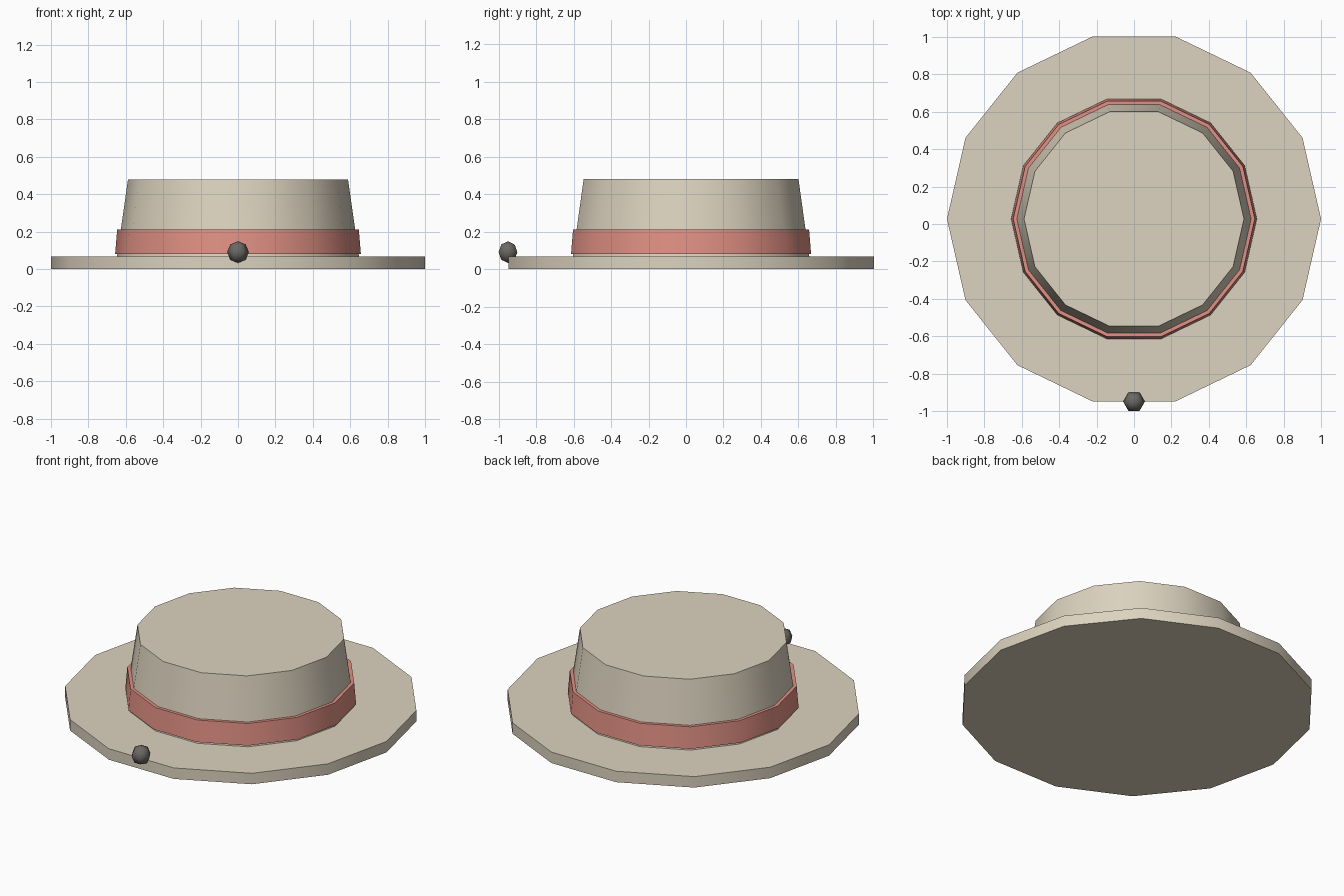
import bpy, bmesh
from math import sin, cos, pi, radians

if "Cube" in bpy.data.objects:
    bpy.data.objects.remove(bpy.data.objects["Cube"])


def material(name, rgb):
    mat = bpy.data.materials.new(name)
    mat.diffuse_color = (*rgb, 1)
    mat.use_nodes = True
    mat.node_tree.nodes["Principled BSDF"].inputs["Base Color"].default_value = mat.diffuse_color
    return mat


def lathe(name, profile, sides, location, mat, angle=30):
    """Closed solid of revolution; a radius of 0 makes a pole."""
    bm = bmesh.new()
    rings = []
    for r, z in profile:
        count = sides if r > 0 else 1
        rings.append([bm.verts.new((r * cos(2 * pi * i / sides), r * sin(2 * pi * i / sides), z))
                      for i in range(count)])
    for a, b in zip(rings, rings[1:]):
        for i in range(sides):
            j = (i + 1) % sides
            corners = [a[i % len(a)], a[j % len(a)], b[j % len(b)], b[i % len(b)]]
            bm.faces.new(list(dict.fromkeys(corners)))
    for ring in (rings[0], rings[-1]):
        if len(ring) > 1:
            bm.faces.new(ring)
    bmesh.ops.recalc_face_normals(bm, faces=bm.faces)
    mesh = bpy.data.meshes.new(name)
    bm.to_mesh(mesh)
    bm.free()
    mesh.materials.append(mat)
    obj = bpy.data.objects.new(name, mesh)
    obj.location = location
    bpy.context.collection.objects.link(obj)
    bpy.ops.object.select_all(action='DESELECT')
    obj.select_set(True)
    bpy.context.view_layer.objects.active = obj
    bpy.ops.object.shade_smooth_by_angle(angle=radians(angle))
    return obj


straw = material("straw", (0.72, 0.65, 0.52))
ribbon = material("ribbon", (0.75, 0.28, 0.23))
dark = material("dark_bead", (0.15, 0.14, 0.125))

centre = (0, 0.027, 0)

# Brim, tapered crown and ribbon share a 14-sided outline
lathe("brim", [(1.0, 0), (1.0, 0.068)], 14, centre, straw)
lathe("crown", [(0.647, 0.068), (0.588, 0.48)], 14, centre, straw)
lathe("hat_band", [(0.657, 0.08), (0.646, 0.212)], 14, centre, ribbon)

# Small bead on the front edge of the brim
R = 0.058
bead = [(R * sin(pi * k / 4) if 0 < k < 4 else 0, -R * cos(pi * k / 4)) for k in range(5)]
lathe("bead", bead, 6, (0, -0.95, 0.091), dark, angle=80)
